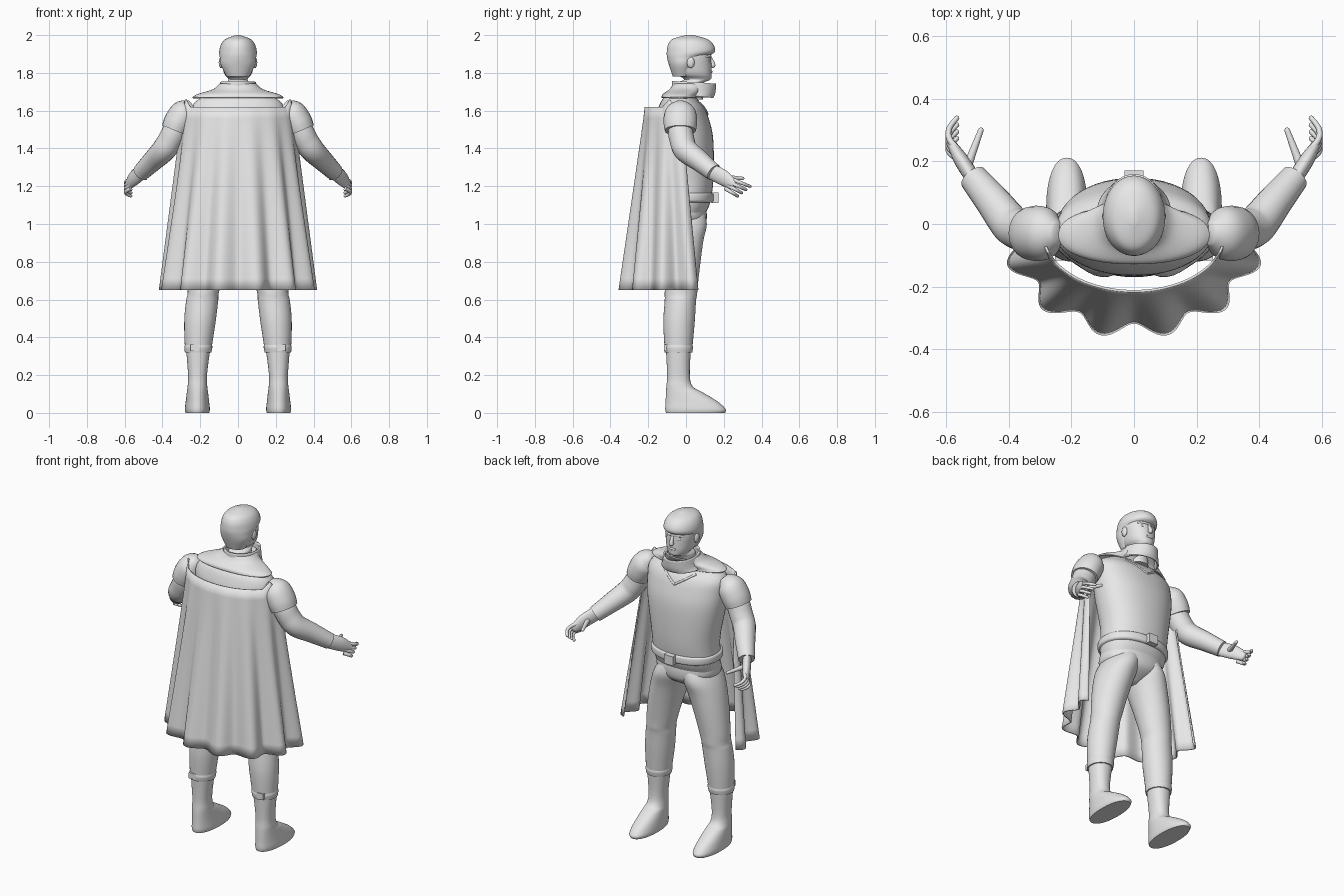
import bpy, bmesh, math
from mathutils import Vector
from mathutils.bvhtree import BVHTree

if "Cube" in bpy.data.objects:
    bpy.data.objects.remove(bpy.data.objects["Cube"])

grey = bpy.data.materials.new("pale_grey")
grey.use_nodes = True
grey.diffuse_color = (0.8, 0.8, 0.8, 1)
grey.node_tree.nodes["Principled BSDF"].inputs["Base Color"].default_value = grey.diffuse_color


def spline(points, steps=5):
    """Smooth curve of tuples passing through every given point."""
    curve, last = [], len(points) - 1
    for i in range(last):
        before, start, end, after = (points[max(0, min(last, i + o))] for o in (-1, 0, 1, 2))
        for s in range(steps):
            t = s / steps
            curve.append(tuple(
                q + t * (r - p + t * (2 * p - 5 * q + 4 * r - u + t * (3 * q - p - 3 * r + u))) / 2
                for p, q, r, u in zip(before, start, end, after)))
    return curve + [points[last]]


def finish(name, bm, mirror=False, thick=0):
    bmesh.ops.recalc_face_normals(bm, faces=bm.faces)
    mesh = bpy.data.meshes.new(name)
    bm.to_mesh(mesh)
    bm.free()
    mesh.materials.append(grey)
    mesh.shade_smooth()
    mesh.set_sharp_from_angle(angle=math.radians(50))
    part = bpy.data.objects.new(name, mesh)
    bpy.context.collection.objects.link(part)
    if thick:
        solid = part.modifiers.new("thickness", 'SOLIDIFY')
        solid.thickness, solid.offset = thick, 0
    if mirror:
        part.modifiers.new("mirror", 'MIRROR')
    return part


def skin(name, rings, closed=True, caps=True, **options):
    """Join rows of points into a surface."""
    bm = bmesh.new()
    rows = [[bm.verts.new(point) for point in ring] for ring in rings]
    count = len(rows[0])
    for low, high in zip(rows, rows[1:]):
        for j in range(count if closed else count - 1):
            k = (j + 1) % count
            bm.faces.new((low[j], low[k], high[k], high[j]))
    if closed and caps:
        bm.faces.new(rows[0])
        bm.faces.new(rows[-1])
    return finish(name, bm, **options)


def circle(count):
    return [(math.cos(a), math.sin(a)) for a in (math.tau * j / count for j in range(count))]


def loft(name, stations, power=2.2, tilt=0, centre=lambda z: 0, **options):
    """Horizontal rounded sections given as (height, centre y, half width, half depth)."""
    def rounded(value):
        return math.copysign(abs(value) ** (2 / power), value)

    rings = []
    for z, y, width, depth in spline(stations):
        rings.append([(centre(z) + width * rounded(c), y + depth * rounded(s), z + tilt * depth * rounded(s))
                      for c, s in circle(48)])
    return skin(name, rings, **options)


def tube(name, path, wide=1, ref=(0, 1, 0), tip=False, **options):
    """Round sections along a path of (x, y, z, radius); wide stretches them along ref."""
    points = spline(path)
    if tip:
        end, radius = Vector(points[-1][:3]), points[-1][3]
        step = (end - Vector(points[-2][:3])).normalized() * radius
        for angle in (30, 60, 85):
            a = math.radians(angle)
            points.append((*(end + step * math.sin(a)), radius * math.cos(a)))
    spots = [Vector(point[:3]) for point in points]
    rings = []
    for i, spot in enumerate(spots):
        along = (spots[min(i + 1, len(spots) - 1)] - spots[max(i - 1, 0)]).normalized()
        side = Vector(ref)
        side = (side - along * side.dot(along)).normalized()
        other = along.cross(side)
        rings.append([spot + points[i][3] * (side * wide * c + other * s) for c, s in circle(20)])
    return skin(name, rings, **options)


def place(name, bm, centre, size, **options):
    bmesh.ops.scale(bm, vec=size, verts=bm.verts)
    bmesh.ops.translate(bm, vec=centre, verts=bm.verts)
    return finish(name, bm, **options)


def ball(name, centre, size, **options):
    bm = bmesh.new()
    bmesh.ops.create_uvsphere(bm, u_segments=16, v_segments=10, radius=1)
    return place(name, bm, centre, size, **options)


def box(name, centre, size, **options):
    bm = bmesh.new()
    bmesh.ops.create_cube(bm, size=1)
    return place(name, bm, centre, size, **options)


# Head and hair
loft("head", [(1.66, .02, .06, .07), (1.74, .02, .06, .07), (1.765, .06, .05, .07), (1.79, .045, .07, .09),
              (1.83, .035, .082, .1), (1.9, .03, .09, .1), (1.96, .02, .07, .09), (1.98, .02, .03, .04)])
loft("hair", [(1.78, -.02, .06, .05), (1.84, -.015, .09, .075), (1.88, 0, .096, .1), (1.91, .025, .1, .127),
              (1.95, .025, .09, .12), (1.98, .02, .065, .09), (2, .02, .01, .02)], power=2)

# Face
tube("nose", [(0, .128, 1.88, .008), (0, .14, 1.855, .011), (0, .142, 1.84, .014)], tip=True)
ball("lips", (0, .13, 1.806), (.026, .01, .008))
ball("chin", (0, .117, 1.777), (.028, .018, .016))
ball("eyes", (.036, .117, 1.868), (.015, .011, .008), mirror=True)
ball("ears", (.09, .025, 1.855), (.012, .02, .03), mirror=True)
tube("brows", [(.01, .13, 1.885, .006), (.035, .125, 1.89, .007), (.06, .107, 1.885, .005)],
     tip=True, ref=(0, 0, 1), mirror=True)

# Collar and shoulder yoke
loft("collar", [(1.675, .035, .115, .105), (1.7, .04, .1, .11), (1.75, .043, .09, .112)],
     power=2, tilt=-.06, caps=False, thick=.01)
loft("yoke", [(1.668, -.035, .24, .09), (1.685, -.03, .21, .09), (1.71, 0, .13, .085), (1.74, .02, .095, .085)],
     caps=False, thick=.008)

# Shirt, with a raised neckline lying on its surface
shirt = loft("shirt", [(1.06, -.02, .19, .125), (1.12, -.01, .2, .14), (1.25, 0, .205, .146),
                       (1.45, -.01, .24, .154), (1.56, -.02, .25, .14), (1.62, -.025, .245, .12),
                       (1.665, -.03, .2, .09), (1.7, 0, .1, .07)])
surface = BVHTree.FromPolygons([v.co for v in shirt.data.vertices],
                               [p.vertices[:] for p in shirt.data.polygons])
hits = [surface.ray_cast(Vector((.11 * t, 1, 1.58 + .07 * t)), Vector((0, -1, 0)))[0]
        for t in (i / 6 for i in range(7))]
tube("neckline", [(*hit, .006) for hit in hits], mirror=True)

# Belt and buckle
loft("belt", [(1.115, -.01, .2, .15), (1.125, -.01, .21, .157), (1.155, -.01, .21, .157), (1.165, -.01, .2, .15)])
box("buckle", (0, .153, 1.138), (.06, .036, .055))


# Trousers and boots, on legs that spread apart towards the ground
def stance(z):
    return .215 - .12 * z ** 3


loft("pelvis", [(1.1, -.025, .185, .13), (1.03, -.03, .19, .14), (.98, -.03, .14, .12), (.93, -.03, .03, .04)])
loft("trouser_legs", [(1.08, -.03, .08, .12), (1, -.03, .1, .14), (.9, -.03, .105, .12), (.7, -.025, .09, .09),
                      (.63, -.027, .082, .086), (.59, -.03, .085, .083), (.48, -.037, .083, .083),
                      (.335, -.04, .07, .073)], power=2, centre=stance, mirror=True)
loft("trouser_cuffs", [(.32, -.04, .07, .073), (.345, -.04, .074, .077), (.36, -.04, .072, .074)],
     power=2, centre=stance, mirror=True)
box("cuff_tabs", (.23, -.107, .345), (.045, .02, .035), mirror=True)
loft("boots", [(.34, -.04, .064, .066), (.2, -.04, .05, .06), (.14, -.034, .052, .07), (.11, -.01, .056, .096),
               (.06, .03, .062, .138), (.02, .05, .066, .16), (0, .05, .062, .156)],
     centre=stance, mirror=True)

# Arms and short outer sleeves
tube("sleeve_caps", [(.24, -.03, 1.63, .03), (.28, -.03, 1.595, .07), (.315, -.03, 1.54, .077),
                     (.335, -.03, 1.495, .072)], wide=1.15, mirror=True)
tube("arms", [(.29, -.03, 1.57, .06), (.33, -.03, 1.5, .066), (.36, -.02, 1.44, .066), (.395, 0, 1.39, .064),
              (.45, .07, 1.335, .056), (.514, .148, 1.272, .046)], mirror=True)

# Hands with curled, spread fingers
tube("palms", [(.505, .13, 1.28, .024), (.55, .2, 1.243, .024), (.58, .25, 1.207, .016)],
     wide=1.75, ref=(0, 0, 1), tip=True, mirror=True)
for i, finger in enumerate(("index", "middle", "ring", "little")):
    tube(finger + "_fingers", [(.567 + .028 * math.sin(math.pi * j / 3), .24 + .033 * j - .01 * i - .004 * i * j,
                                1.238 - .013 * j - .017 * i, .011 - .001 * j) for j in range(4)],
         tip=True, mirror=True)
tube("thumbs", [(.535 - .015 * j, .18 + .04 * j, 1.25 - .003 * j, .015 - .002 * j) for j in range(4)],
     tip=True, mirror=True)

# Cape, from a plain arc behind the shoulders down to a pleated hem
top_edge, hem = [], []
for i in range(-72, 73):
    angle = i / 72 * math.pi / 2
    rise = max(0, .04 - .2 * abs(abs(angle) - 1.25))
    top_edge.append(Vector((.29 * math.sin(angle), -.03 - .185 * math.cos(angle), 1.62 + rise)))
    angle *= 1.19
    pleat = 1.03 - .08 * math.cos(12.5 * angle)
    hem.append(Vector((.38 * pleat * math.sin(angle), -.03 - .3 * pleat * math.cos(angle), .65)))
skin("cape", [[a.lerp(b, t / 16) for a, b in zip(top_edge, hem)] for t in range(17)], closed=False, thick=.008)
